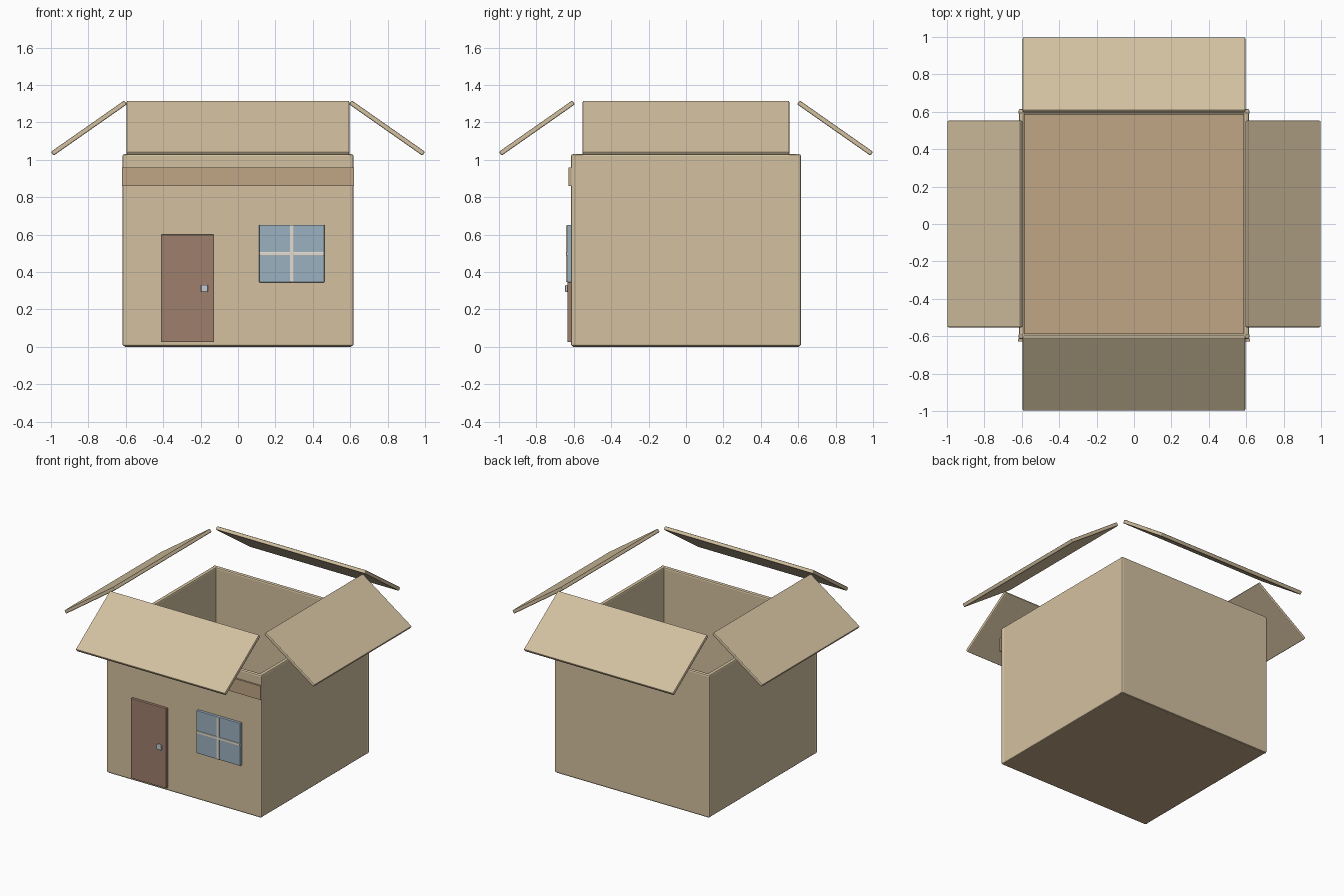
import bpy
from math import radians

if "Cube" in bpy.data.objects:
    bpy.data.objects.remove(bpy.data.objects["Cube"])


def material(name, rgb):
    m = bpy.data.materials.new(name)
    m.diffuse_color = (*rgb, 1)
    m.use_nodes = True
    m.node_tree.nodes["Principled BSDF"].inputs["Base Color"].default_value = m.diffuse_color
    return m


card = material("cardboard", (0.65, 0.53, 0.35))
brown = material("brown_card", (0.53, 0.38, 0.24))
door_mat = material("door_brown", (0.34, 0.21, 0.15))
glass = material("window_blue", (0.33, 0.44, 0.53))
cream = material("cream", (0.76, 0.72, 0.64))
metal = material("metal", (0.55, 0.60, 0.65))


def box(name, loc, size, mat, bevel=0.008, rot=(0, 0, 0)):
    bpy.ops.mesh.primitive_cube_add(size=1, location=loc, rotation=rot)
    ob = bpy.context.object
    ob.name = name
    ob.scale = size
    bpy.ops.object.transform_apply(location=False, rotation=False, scale=True)
    ob.data.materials.append(mat)
    if bevel:
        mod = ob.modifiers.new("bevel", 'BEVEL')
        mod.width = bevel
        mod.segments = 2
    return ob


def span(name, x, y, z, mat, bevel=0.003):
    """Box given by its (min, max) range on each axis."""
    r = (x, y, z)
    return box(name, [(a + b) / 2 for a, b in r], [b - a for a, b in r], mat, bevel)


# Floor and four walls of the open carton
span("floor", (-0.608, 0.608), (-0.608, 0.608), (0, 0.03), brown, 0.006)
for s, fb, lr in ((-1, "front", "left"), (1, "back", "right")):
    box(fb + "_wall", (0, s * 0.60, 0.517), (1.235, 0.03, 1.026), card, 0.01)
    box(lr + "_wall", (s * 0.60, 0, 0.517), (0.03, 1.20, 1.026), card, 0.01)

# Four open flaps, tilted down and outwards above the rim
tilt = radians(35)
for s, fb, lr in ((-1, "front", "left"), (1, "back", "right")):
    box(fb + "_flap", (0, s * 0.797, 1.17), (1.19, 0.478, 0.025), card,
        0.006, (-s * tilt, 0, 0))
    box(lr + "_flap", (s * 0.797, 0, 1.17), (0.478, 1.105, 0.025), card,
        0.006, (0, s * tilt, 0))

# Tape strip across the front
span("tape_strip", (-0.62, 0.62), (-0.627, -0.612), (0.86, 0.96), brown, 0)

# Door with handle
span("door", (-0.412, -0.128), (-0.634, -0.61), (0.025, 0.60), door_mat)
span("door_handle", (-0.198, -0.16), (-0.647, -0.63), (0.293, 0.332), metal, 0.006)

# Window with crossed bars
span("window_pane", (0.113, 0.462), (-0.634, -0.61), (0.345, 0.652), glass)
span("window_bar_vertical", (0.278, 0.297), (-0.642, -0.625), (0.347, 0.65), cream)
span("window_bar_horizontal", (0.115, 0.46), (-0.641, -0.625), (0.489, 0.508), cream)
